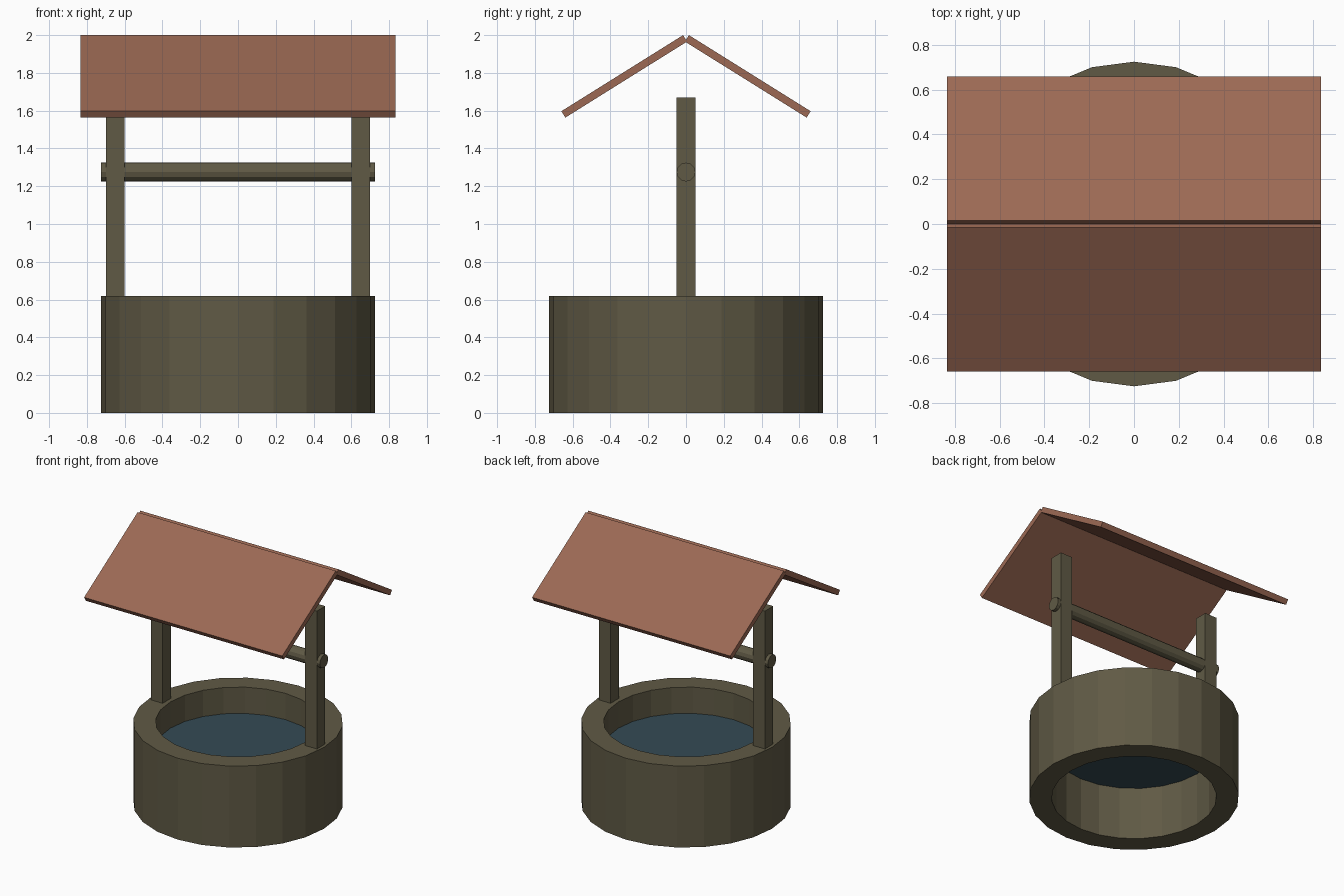
import bpy, bmesh, math
from mathutils import Matrix

if "Cube" in bpy.data.objects:
    bpy.data.objects.remove(bpy.data.objects["Cube"])


def material(name, rgb):
    m = bpy.data.materials.new(name)
    m.diffuse_color = (*[((c / 255 + 0.055) / 1.055) ** 2.4 for c in rgb], 1)
    m.use_nodes = True
    m.node_tree.nodes["Principled BSDF"].inputs["Base Color"].default_value = m.diffuse_color
    return m


stone = material("olive_stone", (96, 90, 69))
tile = material("red_brown_roof", (156, 105, 84))
blue = material("dark_water", (52, 74, 84))


def finish(name, bm, mat):
    bmesh.ops.recalc_face_normals(bm, faces=bm.faces)
    me = bpy.data.meshes.new(name)
    bm.to_mesh(me)
    bm.free()
    me.materials.append(mat)
    ob = bpy.data.objects.new(name, me)
    bpy.context.collection.objects.link(ob)
    return ob


def box(name, size, loc, mat, tilt=0):
    bm = bmesh.new()
    bmesh.ops.create_cube(bm, size=1, matrix=Matrix.Translation(loc)
                          @ Matrix.Rotation(tilt, 4, 'X') @ Matrix.Diagonal((*size, 1)))
    return finish(name, bm, mat)


def cylinder(name, r, depth, sides, matrix, mat):
    bm = bmesh.new()
    bmesh.ops.create_cone(bm, cap_ends=True, segments=sides, radius1=r, radius2=r,
                          depth=depth, matrix=matrix)
    return finish(name, bm, mat)


# Well wall: rectangular profile spun into an open 24-sided ring
bm = bmesh.new()
profile = [(0.57, 0), (0.725, 0), (0.725, 0.62), (0.57, 0.62)]
vs = [bm.verts.new((r, 0, z)) for r, z in profile]
es = [bm.edges.new((vs[i], vs[(i + 1) % 4])) for i in range(4)]
bmesh.ops.spin(bm, geom=vs + es, cent=(0, 0, 0), axis=(0, 0, 1),
               angle=math.tau, steps=24, use_merge=True)
bmesh.ops.remove_doubles(bm, verts=bm.verts, dist=1e-4)
finish("well_wall", bm, stone)

# Water
cylinder("water", 0.57, 0.02, 24, Matrix.Translation((0, 0, 0.41)), blue)

# Posts and winding axle
for side, s in (("left", -1), ("right", 1)):
    box(side + "_post", (0.1, 0.1, 1.05), (0.65 * s, 0, 1.145), stone)
cylinder("axle", 0.05, 1.45, 12,
         Matrix.Translation((0, 0, 1.275)) @ Matrix.Rotation(math.pi / 2, 4, 'Y'), stone)

# Two sloping roof slabs
for side, s in (("front", -1), ("back", 1)):
    box(side + "_roof", (1.67, 0.76, 0.04), (0, 0.327 * s, 1.7816), tile,
        -s * math.radians(32))
